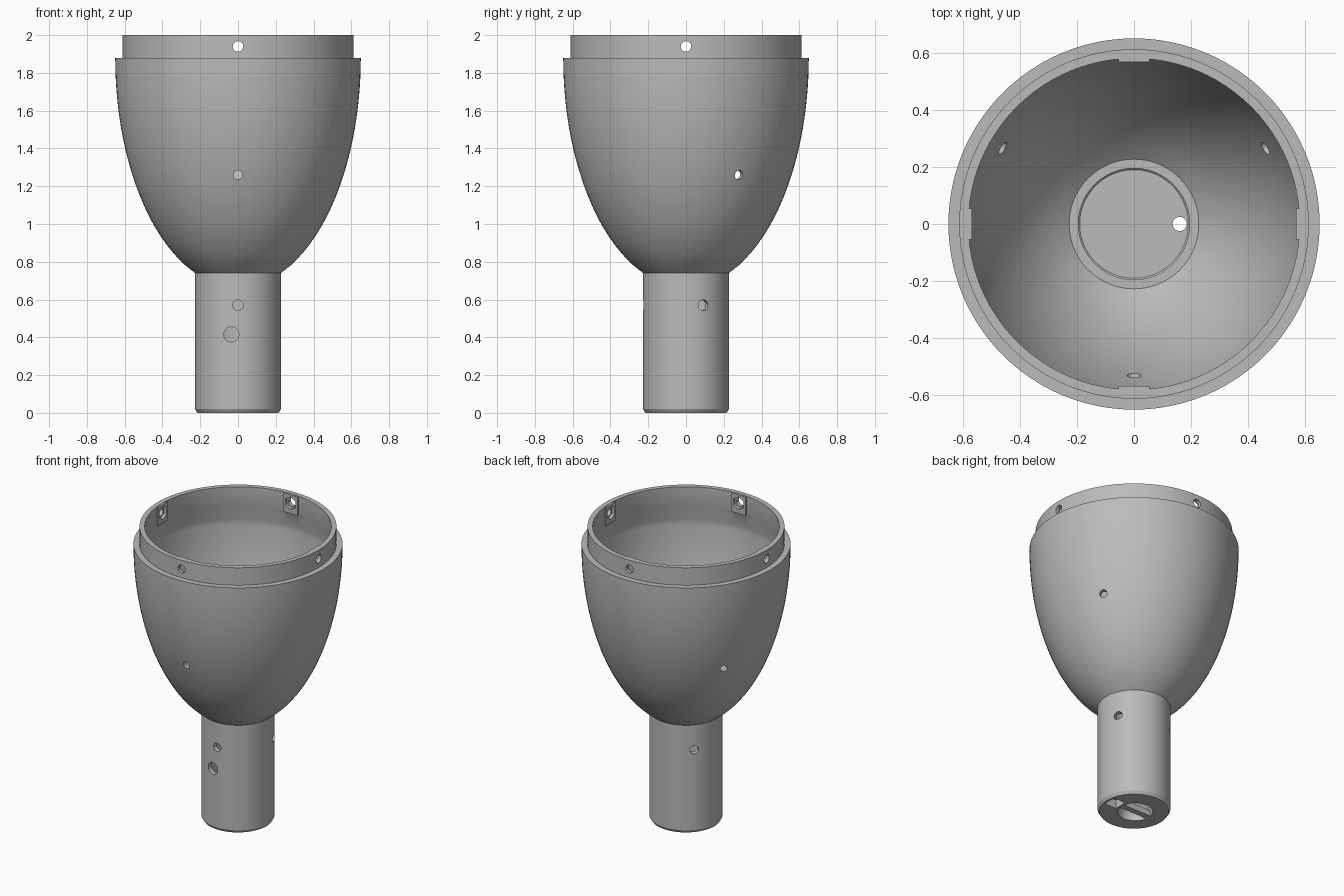
import bpy, bmesh
from math import cos, sin, pi, radians, sqrt
from mathutils import Matrix, Vector

if "Cube" in bpy.data.objects:
    bpy.data.objects.remove(bpy.data.objects["Cube"])

grey = bpy.data.materials.new("plain grey")
grey.use_nodes = True
grey.diffuse_color = (0.5, 0.5, 0.5, 1)
grey.node_tree.nodes["Principled BSDF"].inputs["Base Color"].default_value = (0.5, 0.5, 0.5, 1)


def add_object(name, bm):
    mesh = bpy.data.meshes.new(name)
    bmesh.ops.recalc_face_normals(bm, faces=bm.faces)
    bm.to_mesh(mesh)
    bm.free()
    mesh.materials.append(grey)
    ob = bpy.data.objects.new(name, mesh)
    bpy.context.collection.objects.link(ob)
    return ob


def lathe(name, profile, sides=96):
    bm = bmesh.new()
    rings = []
    for r, z in profile:
        count = sides if r > 0 else 1
        rings.append([bm.verts.new((r * cos(2 * pi * i / sides), r * sin(2 * pi * i / sides), z))
                      for i in range(count)])
    for a, b in zip(rings, rings[1:]):
        for i in range(sides):
            j = (i + 1) % sides
            quad = [a[i % len(a)], a[j % len(a)], b[j % len(b)], b[i % len(b)]]
            bm.faces.new(list(dict.fromkeys(quad)))
    return add_object(name, bm)


def box(name, centre, size, angle=0):
    bm = bmesh.new()
    matrix = Matrix.Rotation(angle, 4, 'Z') @ Matrix.Translation(centre) @ Matrix.Diagonal((*size, 1))
    bmesh.ops.create_cube(bm, size=1, matrix=matrix)
    return add_object(name, bm)


def rod(radius, start, end, sides=24):
    # Cylinder between two points, used as a drill
    start, end = Vector(start), Vector(end)
    axis = end - start
    matrix = Matrix.Translation((start + end) / 2) @ axis.to_track_quat('Z', 'Y').to_matrix().to_4x4()
    bm = bmesh.new()
    bmesh.ops.create_cone(bm, cap_ends=True, segments=sides, radius1=radius, radius2=radius,
                          depth=axis.length, matrix=matrix)
    return add_object("drill", bm)


def radial_rod(radius, angle, z, inner, outer, sides=24):
    a = radians(angle)
    return rod(radius, (inner * cos(a), inner * sin(a), z), (outer * cos(a), outer * sin(a), z), sides)


def combine(target, tool, operation='DIFFERENCE'):
    mod = target.modifiers.new("cut", 'BOOLEAN')
    mod.operation, mod.solver, mod.object = operation, 'EXACT', tool
    bpy.context.view_layer.objects.active = target
    bpy.ops.object.modifier_apply(modifier=mod.name)
    bpy.data.objects.remove(tool)


def bowl_curve(radius, top, height, low, high, steps=28):
    # Elliptical wall, listed from low to high
    points = []
    for i in range(steps + 1):
        z = low + (high - low) * i / steps
        points.append((radius * sqrt(1 - ((top - z) / height) ** 2), z))
    return points


# Bowl, stem and collar as one turned shell
outside = [(0, 0), (0.215, 0), (0.227, 0.02)] + bowl_curve(0.65, 1.88, 1.2166, 0.74, 1.88)
collar = [(0.612, 1.88), (0.612, 2.0), (0.58, 2.0), (0.58, 1.87)]
inside = bowl_curve(0.62, 1.87, 1.182, 0.77, 1.76)[::-1]
socket = [(0.195, 0.77), (0.195, 0.205), (0.19, 0.2), (0, 0.2)]
body = lathe("bowl_and_stem", outside + collar + inside + socket)

# Collar pads with nut pockets and screw holes
for angle in range(0, 360, 90):
    combine(body, box("collar_pad", (0.583, 0, 1.934), (0.03, 0.11, 0.128), radians(angle)), 'UNION')
    combine(body, radial_rod(0.044, angle, 1.94, 0.53, 0.588, 6))
    combine(body, radial_rod(0.028, angle, 1.94, 0.5, 0.7))

# Screw holes around the bowl and the stem
for angle in (-90, 30, 150):
    combine(body, radial_rod(0.024, angle, 1.26, 0.45, 0.65))
for angle in (-90, 24, 138):
    combine(body, radial_rod(0.028, angle, 0.57, 0.12, 0.3))

# Cable exit at the front of the stem
combine(body, rod(0.04, (-0.035, -0.3, 0.415), (-0.035, -0.1, 0.415)))

# Vertical screw hole with a square pocket underneath
combine(body, rod(0.025, (0.16, 0, -0.1), (0.16, 0, 0.3)))
combine(body, box("pocket", (0.155, 0, 0), (0.09, 0.09, 0.12)))

# Rounded hollow in the underside, crossed by a bar
bm = bmesh.new()
bmesh.ops.create_uvsphere(bm, u_segments=32, v_segments=16, radius=0.11,
                          matrix=Matrix.Translation((-0.01, 0, 0.003)))
combine(body, add_object("hollow", bm))
bar = box("underside_bar", (-0.005, 0, 0.02), (0.23, 0.04, 0.04))

# Smooth walls with crisp edges
bpy.ops.object.select_all(action='DESELECT')
body.select_set(True)
bpy.context.view_layer.objects.active = body
bpy.ops.object.shade_smooth_by_angle(angle=radians(30))
